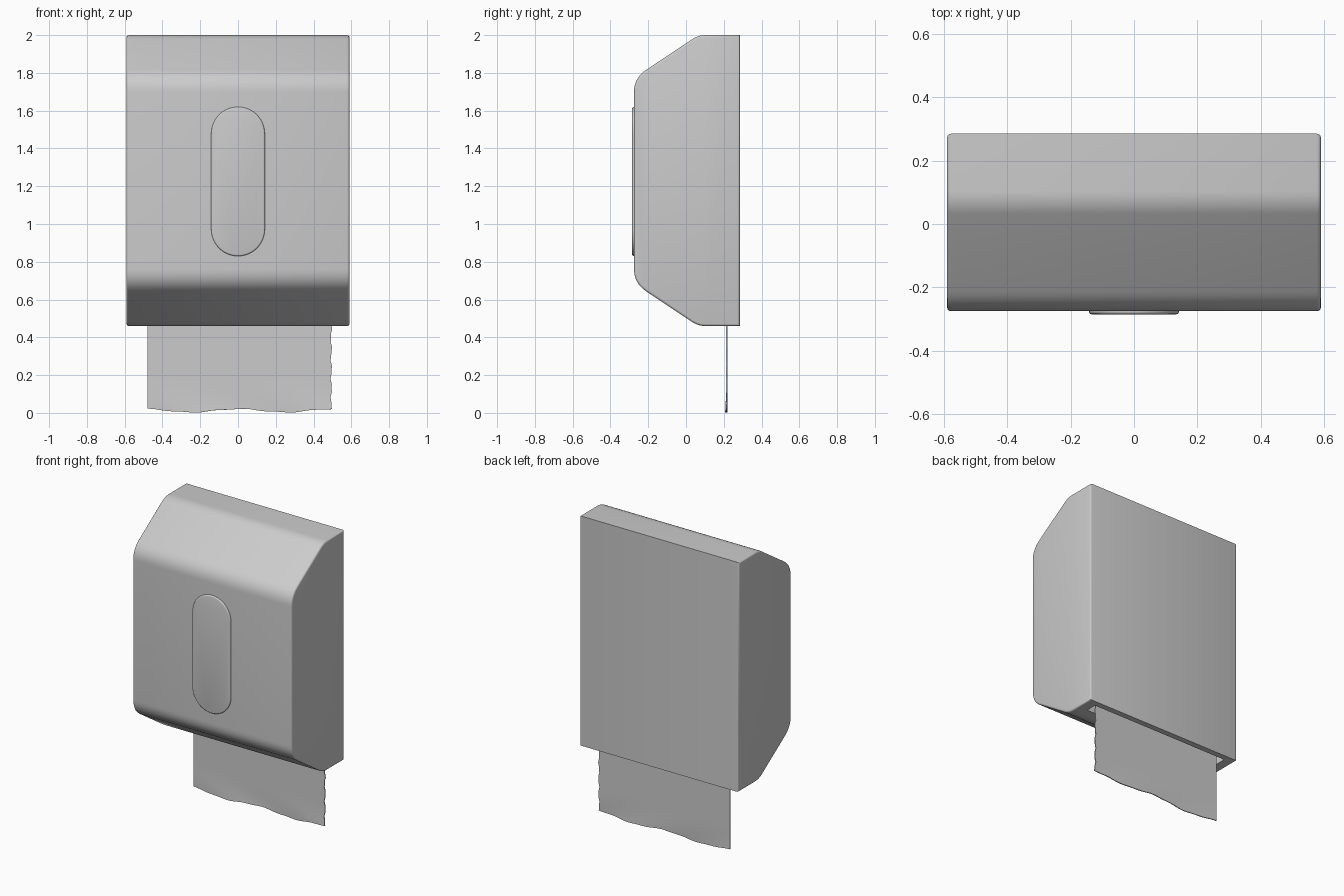
import bpy, bmesh, math
from mathutils import Vector

if "Cube" in bpy.data.objects:
    bpy.data.objects.remove(bpy.data.objects["Cube"])


def finish(bm, name, angle=35):
    bmesh.ops.recalc_face_normals(bm, faces=bm.faces)
    me = bpy.data.meshes.new(name)
    bm.to_mesh(me)
    bm.free()
    ob = bpy.data.objects.new(name, me)
    bpy.context.collection.objects.link(ob)
    bpy.ops.object.select_all(action='DESELECT')
    bpy.context.view_layer.objects.active = ob
    ob.select_set(True)
    bpy.ops.object.shade_smooth_by_angle(angle=math.radians(angle))
    return ob


def rounded(corners, steps=8):
    """Round each (u, v, tangent_length) corner of a polygon."""
    out, n = [], len(corners)
    for i, (u, v, t) in enumerate(corners):
        c = Vector((u, v))
        if t == 0:
            out.append(c)
            continue
        a = c + (Vector(corners[i - 1][:2]) - c).normalized() * t
        b = c + (Vector(corners[(i + 1) % n][:2]) - c).normalized() * t
        for k in range(steps + 1):
            s = k / steps
            out.append(a * (1 - s) ** 2 + c * 2 * s * (1 - s) + b * s * s)
    return out


def extrude(points, offset):
    bm = bmesh.new()
    face = bm.faces.new([bm.verts.new(p) for p in points])
    r = bmesh.ops.extrude_face_region(bm, geom=[face], use_keep_orig=True)
    top = [v for v in r['geom'] if isinstance(v, bmesh.types.BMVert)]
    bmesh.ops.translate(bm, verts=top, vec=offset)
    bm.normal_update()
    return bm


# Housing: side profile swept across the width, end edges softened
W = 0.59
upper = [(0.285, 2.0, 0), (0.065, 2.0, 0.04), (-0.275, 1.773, 0.075)]
lower = [(y, 2.46 - z, t) for y, z, t in reversed(upper)]
bm = extrude([(-W, p.x, p.y) for p in rounded(upper + lower)], (2 * W, 0, 0))
rim = [e for e in bm.edges if abs(e.verts[0].co.x - e.verts[1].co.x) < 1e-6]
bmesh.ops.bevel(bm, geom=rim, offset=0.012, segments=3, profile=0.5,
                affect='EDGES', clamp_overlap=False)
housing = finish(bm, "housing")

# Paper slot cut into the underside
bm = bmesh.new()
bmesh.ops.create_cube(bm, size=1)
bmesh.ops.scale(bm, vec=(1.04, 0.075, 0.3), verts=bm.verts)
bmesh.ops.translate(bm, vec=(0, 0.208, 0.46), verts=bm.verts)
cutter = finish(bm, "slot_cutter")
cutter.hide_render = True
mod = housing.modifiers.new("slot", 'BOOLEAN')
mod.object, mod.operation, mod.solver = cutter, 'DIFFERENCE', 'EXACT'
bpy.context.view_layer.objects.active = housing
# keep the slot ahead of any smoothing modifier
while housing.modifiers[0] != mod:
    bpy.ops.object.modifier_move_up(modifier=mod.name)
bpy.ops.object.modifier_apply(modifier="slot")
bpy.data.objects.remove(cutter)
bpy.ops.object.select_all(action='DESELECT')
housing.select_set(True)
bpy.ops.object.shade_smooth_by_angle(angle=math.radians(35))

# Front panel: raised pill with a rounded front edge
R, zlo, zhi, n = 0.142, 0.972, 1.478, 24
pill = []
for zc, start in ((zhi, 0), (zlo, math.pi)):
    for k in range(n + 1):
        a = start + math.pi * k / n
        pill.append((R * math.cos(a), -0.265, zc + R * math.sin(a)))
bm = extrude(pill, (0, -0.02, 0))
front = [e for e in bm.edges if all(v.co.y < -0.28 for v in e.verts)]
bmesh.ops.bevel(bm, geom=front, offset=0.008, segments=3, profile=0.5,
                affect='EDGES')
finish(bm, "front_panel")

# Paper sheet: thin grid with a torn right edge and wavy lower edge
NX, NZ, TOP = 48, 36, 0.6
bm = bmesh.new()
rows = []
for j in range(NZ + 1):
    t = j / NZ
    row = []
    for i in range(NX + 1):
        s = i / NX
        x = -0.48 + 0.974 * s
        bottom = 0.012 + 0.009 * math.cos(4 * math.pi * x) + 0.002 * math.sin(37 * x)
        z = bottom + (TOP - bottom) * t
        if i == NX:
            x += 0.003 * math.sin(60 * z) + 0.002 * math.sin(131 * z)
        droop = max(0, 1 - z / 0.18) ** 2
        y = 0.213 + 0.004 * droop * math.sin(9 * x + 14 * z) - 0.002 * droop
        row.append(bm.verts.new((x, y, z)))
    rows.append(row)
for a, b in zip(rows, rows[1:]):
    for i in range(NX):
        bm.faces.new((a[i], a[i + 1], b[i + 1], b[i]))
bm.normal_update()
bmesh.ops.solidify(bm, geom=bm.faces[:], thickness=0.006)
finish(bm, "paper_sheet")
